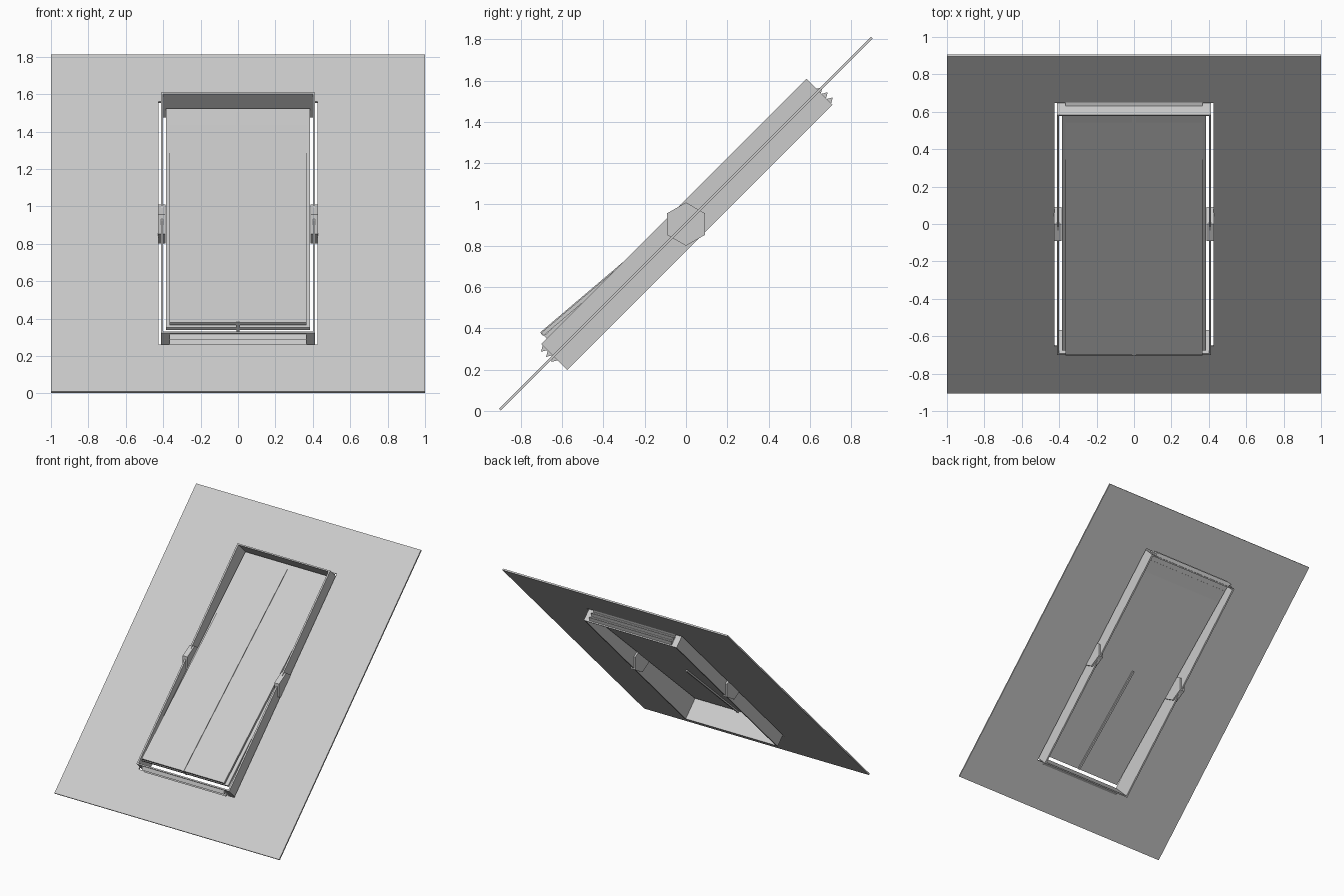
import bpy, bmesh
from math import radians, atan
from mathutils import Matrix

if "Cube" in bpy.data.objects:
    bpy.data.objects.remove(bpy.data.objects["Cube"])

# Local frame: x across, y up the slope, z out of the roof
SLOPE = Matrix.Translation((0, 0, 0.907)) @ Matrix.Rotation(radians(45), 4, 'X')


def finish(name, bm, matrix):
    bmesh.ops.transform(bm, matrix=matrix, verts=bm.verts)
    bmesh.ops.recalc_face_normals(bm, faces=bm.faces)
    me = bpy.data.meshes.new(name)
    bm.to_mesh(me)
    bm.free()
    ob = bpy.data.objects.new(name, me)
    bpy.context.collection.objects.link(ob)
    return ob


def box(name, x, y, z, matrix=SLOPE):
    bm = bmesh.new()
    bmesh.ops.create_cube(bm, size=1)
    for v in bm.verts:
        v.co = [r[0] if c < 0 else r[1] for c, r in zip(v.co, (x, y, z))]
    return finish(name, bm, matrix)


def extrude_x(name, profile, x0, x1, matrix):
    bm = bmesh.new()
    face = bm.faces.new([bm.verts.new((x0, a, b)) for a, b in profile])
    new = bmesh.ops.extrude_face_region(bm, geom=[face])['geom']
    bmesh.ops.translate(bm, vec=(x1 - x0, 0, 0),
                        verts=[g for g in new if isinstance(g, bmesh.types.BMVert)])
    return finish(name, bm, matrix)


# Roof panel with a rectangular opening
def roof_panel():
    bm = bmesh.new()
    corners = ((-1, -1), (1, -1), (1, 1), (-1, 1))
    rings = [[bm.verts.new((sx * hx, sy * hy, z)) for sx, sy in corners]
             for hx, hy, z in ((1, 1.274, 0.006), (0.425, 0.92, 0.006),
                               (0.425, 0.92, -0.006), (1, 1.274, -0.006))]
    for k in range(4):
        a, b = rings[k], rings[(k + 1) % 4]
        for i in range(4):
            j = (i + 1) % 4
            bm.faces.new((a[i], a[j], b[j], b[i]))
    return finish("roof_panel", bm, SLOPE)


roof_panel()

# Outer casing: four thin boards
LO, HI = -0.095, 0.083
for s, side in ((-1, "left"), (1, "right")):
    box(f"casing_side_{side}", sorted((s * 0.4, s * 0.413)), (-0.908, 0.908), (LO, HI))
    # Six-sided pivot, level with the world axes
    bm = bmesh.new()
    bmesh.ops.create_cone(bm, cap_ends=True, segments=6, radius1=0.105,
                          radius2=0.105, depth=0.042)
    finish(f"pivot_{side}", bm, Matrix.Translation((s * 0.408, 0, 0.905))
           @ Matrix.Rotation(radians(90), 4, 'Y') @ Matrix.Rotation(radians(30), 4, 'Z'))
for s, end in ((-1, "bottom"), (1, "top")):
    box(f"casing_{end}", (-0.4, 0.4), sorted((s * 0.898, s * 0.908)), (LO, HI))
    # Sawtooth sealing ridges on the end boards
    for i in range(3):
        n = -0.006 + s * (0.006 - 0.035 * i)
        extrude_x(f"seal_ridge_{end}_{i + 1}",
                  [(s * 0.906, n - 0.017), (s * 0.935, n), (s * 0.906, n + 0.017)],
                  -0.365, 0.365, SLOPE)


# Tilted sash leaves, bottom edge swung outwards
def leaf_matrix(n_bottom, n_top, length):
    return (SLOPE @ Matrix.Translation((0, 0, (n_bottom + n_top) / 2))
            @ Matrix.Rotation(-atan((n_bottom - n_top) / length), 4, 'X'))


outer = leaf_matrix(0.122, -0.02, 1.74)
inner = leaf_matrix(0.085, -0.018, 1.76)
box("outer_pane", (-0.366, 0.366), (-0.872, 0.86), (-0.018, 0), outer)
box("inner_sash", (-0.385, 0.385), (-0.872, 0.893), (-0.018, 0), inner)

# Central glazing bar, outside full length and inside on the lower half
box("glazing_bar_outer", (-0.01, 0.01), (-0.875, 0.86), (-0.018, 0.005), outer)
box("glazing_bar_inner", (-0.008, 0.008), (-0.872, 0.0), (-0.03, 0.018), inner)
